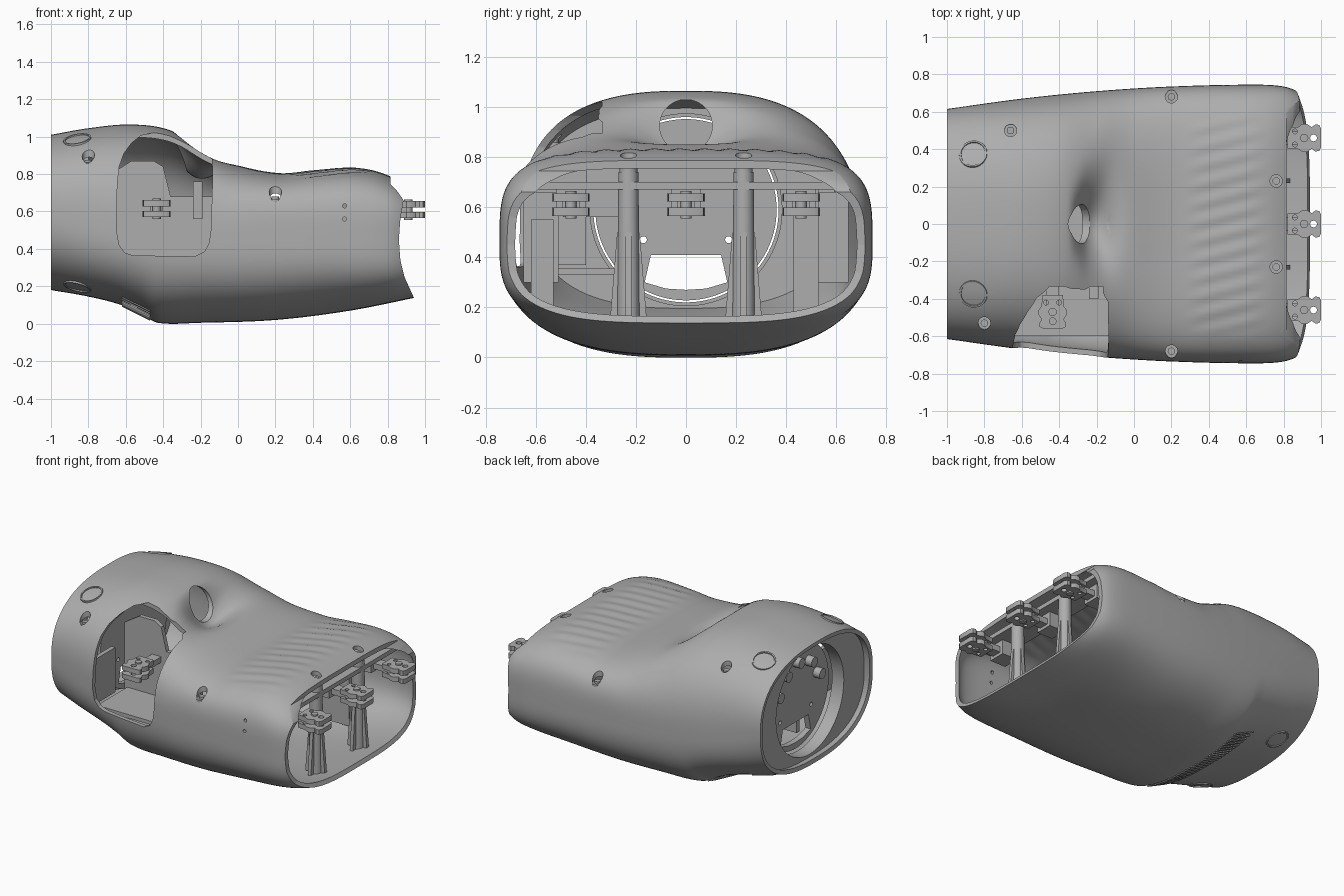
import bpy, bmesh, math
from mathutils import Vector, Matrix

cube = bpy.data.objects.get("Cube")
if cube:
    bpy.data.objects.remove(cube)

grey = bpy.data.materials.new("plain_grey")
grey.use_nodes = True
grey.diffuse_color = (0.42, 0.42, 0.42, 1)
grey.node_tree.nodes["Principled BSDF"].inputs["Base Color"].default_value = (0.42, 0.42, 0.42, 1)

# Helpers
def finish(name, bm):
    bmesh.ops.recalc_face_normals(bm, faces=bm.faces[:])
    me = bpy.data.meshes.new(name)
    bm.to_mesh(me)
    bm.free()
    ob = bpy.data.objects.new(name, me)
    bpy.context.collection.objects.link(ob)
    me.materials.append(grey)
    return ob

def smooth(ob, angle=35):
    bpy.ops.object.select_all(action='DESELECT')
    ob.select_set(True)
    bpy.context.view_layer.objects.active = ob
    bpy.ops.object.convert(target='MESH')
    bpy.ops.object.shade_smooth_by_angle(angle=math.radians(angle))

def cut(ob, cutter):
    mod = ob.modifiers.new("cut", 'BOOLEAN')
    mod.solver = 'EXACT'
    mod.object = cutter
    cutter.hide_render = True

def cyl(bm, start, end, r, r2=None, sides=32):
    a, b = Vector(start), Vector(end)
    turn = (b - a).to_track_quat('Z', 'Y').to_matrix().to_4x4()
    bmesh.ops.create_cone(bm, cap_ends=True, segments=sides, radius1=r, radius2=r if r2 is None else r2,
                          depth=(b - a).length, matrix=Matrix.Translation((a + b) / 2) @ turn)

def box(bm, lo, hi):
    size = [h - l for l, h in zip(lo, hi)]
    mid = [(h + l) / 2 for l, h in zip(lo, hi)]
    bmesh.ops.create_cube(bm, size=1, matrix=Matrix.Translation(mid) @ Matrix.Diagonal((*size, 1)))

def prism(bm, pts, axis, a, b):
    place = {'x': lambda p, t: (t, *p), 'y': lambda p, t: (p[0], t, p[1]), 'z': lambda p, t: (*p, t)}[axis]
    ends = [[bm.verts.new(place(p, t)) for p in pts] for t in (a, b)]
    faces = [bm.faces.new(e) for e in ends]
    for i in range(len(pts)):
        j = (i + 1) % len(pts)
        faces.append(bm.faces.new((ends[0][i], ends[0][j], ends[1][j], ends[1][i])))
    bmesh.ops.recalc_face_normals(bm, faces=faces)

def curve(knots):
    # Smooth cubic through (x, value) knots
    def slope(i):
        l, r = max(i - 1, 0), min(i + 1, len(knots) - 1)
        return (knots[r][1] - knots[l][1]) / (knots[r][0] - knots[l][0])
    def f(x):
        i = max(0, min(len(knots) - 2, sum(k[0] <= x for k in knots) - 1))
        (x0, y0), (x1, y1) = knots[i], knots[i + 1]
        w = x1 - x0
        t = (x - x0) / w
        return ((2*t**3 - 3*t*t + 1) * y0 + (t**3 - 2*t*t + t) * w * slope(i)
                + (3*t*t - 2*t**3) * y1 + (t**3 - t*t) * w * slope(i + 1))
    return f

def step(a, b, x):
    t = max(0, min(1, (x - a) / (b - a)))
    return t * t * (3 - 2 * t)

# Body profiles along x
top = curve([(-1, 1.01), (-.8, 1.045), (-.58, 1.065), (-.38, 1.04), (-.2, .95), (0, .85),
             (.22, .805), (.4, .82), (.6, .835), (.72, .82), (.82, .785), (.9, .74), (1, .68)])
bottom = curve([(-1, .18), (-.8, .145), (-.64, .105), (-.52, .055), (-.43, .005), (-.2, .005),
                (.2, .02), (.6, .07), (1, .15)])
width = curve([(-1, .615), (-.6, .67), (-.2, .71), (.2, .735), (.65, .745), (.8, .735), (.88, .705), (1, .62)])
middle = curve([(-1, .595), (-.6, .5), (0, .45), (1, .45)])
upper_power = curve([(-1, 2.5), (-.8, 2.65), (-.55, 2.6), (-.3, 2.75), (-.05, 3.3), (.2, 4), (.6, 3.9), (1, 4.2)])
lower_power = curve([(-1, 2.5), (-.8, 2.7), (0, 2.7), (.5, 2.8), (1, 3.6)])

def section(x, angle, inset=0):
    c, s = math.cos(angle), math.sin(angle)
    n = upper_power(x) if s > 0 else lower_power(x)
    r = (abs(c)**n + abs(s)**n)**(-1 / n)
    half = (top(x) - middle(x) if s > 0 else middle(x) - bottom(x)) - inset
    y, z = (width(x) - inset) * r * c, middle(x) + half * r * s
    if s > 0 and not inset:
        # Widening scoop before the cable hole, and slanted grip grooves
        spread = .15 + .7 * max(0, x + .3)
        z -= step(-.345, -.24, x) * .15 * math.exp(-(max(x + .22, 0) / .12)**2 - (y / spread)**2)
        area = step(.25, .4, x) * (1 - step(.58, .74, x)) * (1 - step(.5, .62, abs(y)))
        z += .004 * area * (math.sin(math.tau * (y - .25 * x) / .1) - 1)
    return Vector((x, y, z))

def skin(x, y, sign):
    n = upper_power(x) if sign > 0 else lower_power(x)
    half = top(x) - middle(x) if sign > 0 else middle(x) - bottom(x)
    return Vector((x, y, middle(x) + sign * half * (1 - (abs(y) / width(x))**n)**(1 / n)))

# Palm shell
AROUND, ALONG = 240, 120
bm = bmesh.new()
rings = [[bm.verts.new(section(-1 + 2 * i / ALONG, math.tau * j / AROUND)) for j in range(AROUND)]
         for i in range(ALONG + 1)]
for r0, r1 in zip(rings, rings[1:]):
    for j in range(AROUND):
        k = (j + 1) % AROUND
        bm.faces.new((r0[j], r0[k], r1[k], r1[j]))
shell = finish("palm_shell", bm)
solid = shell.modifiers.new("wall", 'SOLIDIFY')
solid.thickness = .029
solid.offset = -1

# Openings: knuckle end, thumb window, cable hole, screw wells, side pin holes
bm = bmesh.new()
prism(bm, [(.815, 1), (.815, .745), (.85, .71), (.885, .66), (.868, .56), (.86, .45), (.868, .34),
           (.89, .25), (.94, .14), (.98, .04), (1.2, .04), (1.2, 1)], 'y', -1, 1)
prism(bm, [(-.65, .5), (-.645, .75), (-.635, .84), (-.61, .91), (-.57, .965), (-.52, 1.005), (-.45, 1.022),
           (-.38, 1.01), (-.3, .975), (-.2, .92), (-.14, .88), (-.135, .8), (-.145, .5), (-.155, .43),
           (-.18, .385), (-.23, .36), (-.56, .365), (-.605, .38), (-.635, .42)], 'y', -1, -.335)
cyl(bm, (-.45, 0, .925), (-.13, 0, .925), .105, sides=48)
screws = [(.76, .23), (.76, -.23), (.2, .68), (.2, -.68), (-.66, .5), (-.8, -.53)]
for x, y in screws:
    z = skin(x, y, 1).z
    cyl(bm, (x, y, z - .045), (x, y, z + .2), .033)
for z in (.56, .63):
    cyl(bm, (.57, -.8, z), (.57, -.6, z), .011, sides=16)
cutter = finish("opening_cutter", bm)
cut(shell, cutter)
smooth(shell)
bpy.data.objects.remove(cutter)

# Screw heads at the bottom of their wells
bm = bmesh.new()
for x, y in screws:
    z = skin(x, y, 1).z - .04
    cyl(bm, (x, y, z - .03), (x, y, z), .036)
    cyl(bm, (x, y, z), (x, y, z + .015), .02, sides=12)
smooth(finish("screw_heads", bm))

# Round inset markers near the wrist, above and below
bm = bmesh.new()
for sign in (1, -1):
    for y in (.375, -.375):
        p = skin(-.86, y, sign)
        dx, dy = skin(-.85, y, sign) - p, skin(-.86, y + .01, sign) - p
        n = dx.cross(dy).normalized() * sign
        turn = n.to_track_quat('Z', 'Y').to_matrix().to_4x4()
        rows = []
        for r, h in ((.078, -.012), (.075, .004), (.066, .004), (.063, -.012)):
            m = Matrix.Translation(p + n * h) @ turn
            rows.append([bm.verts.new(m @ Vector((r * math.cos(a * math.tau / 40), r * math.sin(a * math.tau / 40), 0)))
                         for a in range(40)])
        for a, b in zip(rows, rows[1:] + rows[:1]):
            for i in range(40):
                bm.faces.new((a[i], a[(i + 1) % 40], b[(i + 1) % 40], b[i]))
smooth(finish("marker_rings", bm))

# Vent ribs under the heel
bm = bmesh.new()
for i in range(25):
    y = -.42 + .035 * i
    a, b = skin(-.62, y, -1), skin(-.47, y, -1)
    prism(bm, [(a.x, a.z), (a.x, a.z - .008), (b.x, b.z - .008), (b.x, b.z)], 'y', y - .009, y + .009)
finish("heel_vent_ribs", bm)

# Wrist bulkhead with a round collar
bm = bmesh.new()
def loop(x, r=None):
    pts = []
    for j in range(96):
        a = math.tau * j / 96
        pts.append(bm.verts.new(Vector((x, r * math.cos(a), .59 + r * math.sin(a))) if r else section(x, a, .02)))
    return pts
loops = [loop(-.95), loop(-.95, .37), loop(-.86, .37), loop(-.86, .385), loop(-.92, .385), loop(-.92)]
for a, b in zip(loops, loops[1:] + loops[:1]):
    for j in range(96):
        bm.faces.new((a[j], a[(j + 1) % 96], b[(j + 1) % 96], b[j]))
smooth(finish("wrist_bulkhead", bm))

# Wrist disc with a lower cable window and bolts
bm = bmesh.new()
cyl(bm, (-.84, 0, .59), (-.8, 0, .59), .362, sides=96)
disc = finish("wrist_disc", bm)
bm = bmesh.new()
prism(bm, [(-.14, .41), (-.165, .3), (-.08, .275), (0, .27), (.08, .275), (.165, .3), (.14, .41)], 'x', -1, -.7)
for y in (-.17, .17):
    cyl(bm, (-1, y, .47), (-.7, y, .47), .014, sides=16)
cutter = finish("window_cutter", bm)
cut(disc, cutter)
smooth(disc)
bpy.data.objects.remove(cutter)
bm = bmesh.new()
for i in range(5):
    a = math.radians(20 + 35 * i)
    y, z = .24 * math.cos(a), .59 + .24 * math.sin(a)
    cyl(bm, (-.89, y, z), (-.83, y, z), .035, sides=24)
smooth(finish("wrist_bolts", bm))

# Knuckle brackets: two waisted plates on a pin
def bracket(name, pos, turn):
    bm = bmesh.new()
    half = [(-.08, .055), (-.02, .06), (0, .075), (.025, .075), (.05, .058), (.07, .072), (.09, .07), (.1, .05)]
    outline = half + [(x, -y) for x, y in reversed(half)]
    for z in (-.045, .012):
        prism(bm, outline, 'z', z, z + .033)
    plates = finish(name, bm)
    bm = bmesh.new()
    cyl(bm, (.06, 0, -.2), (.06, 0, .2), .018, sides=20)
    for y in (-.035, .035):
        cyl(bm, (-.04, y, -.2), (-.04, y, .2), .013, sides=16)
    holes = finish(name + "_hole_cutter", bm)
    cut(plates, holes)
    smooth(plates)
    bpy.data.objects.remove(holes)
    bm = bmesh.new()
    box(bm, (-.2, -.035, -.02), (0, .035, .02))
    cyl(bm, (.01, 0, -.055), (.01, 0, .055), .022, sides=20)
    pin = finish(name + "_arm", bm)
    smooth(pin)
    for ob in (plates, pin):
        ob.matrix_world = Matrix.Translation(pos) @ Matrix.Rotation(turn, 4, 'Z')

for name, y in (("right", -.46), ("middle", 0), ("left", .46)):
    bracket(name + "_knuckle", (.9, y, .61), 0)
bracket("thumb_knuckle", (-.435, -.46, .615), -math.pi / 2)

# Knuckle beam and side frames
bm = bmesh.new()
box(bm, (.6, -.61, .67), (.8, .61, .7))
for y in (-.46, 0, .46):
    box(bm, (.62, y - .06, .57), (.74, y + .06, .68))
box(bm, (.3, .43, .14), (.55, .53, .67))
box(bm, (.3, -.62, .2), (.4, -.53, .55))
for s in (1, -1):
    box(bm, (.3, s * .58 - .07, .3), (.34, s * .58 + .07, .66))
finish("inner_frame", bm)

# Posts with flared fins
bm = bmesh.new()
for s in (1, -1):
    y = s * .23
    cyl(bm, (.76, y, .13), (.76, y, .74), .046, .04)
    for axis, mid, cross in (('y', .76, y), ('x', y, .76)):
        prism(bm, [(mid - .075, .13), (mid + .075, .13), (mid + .045, .5), (mid - .045, .5)],
              axis, cross - .012, cross + .012)
smooth(finish("finned_posts", bm))

# Thumb mount panel, floor, end wall and post behind the side window
bm = bmesh.new()
prism(bm, [(-.68, .2), (-.1, .2), (-.1, .68), (-.36, .68), (-.4, .84), (-.45, .87), (-.57, .87), (-.68, .8)],
      'y', -.27, -.24)
box(bm, (-.66, -.6, .33), (-.12, -.25, .355))
box(bm, (-.69, -.62, .37), (-.66, -.4, .68))
box(bm, (-.24, -.4, .56), (-.19, -.25, .76))
finish("thumb_mount", bm)
